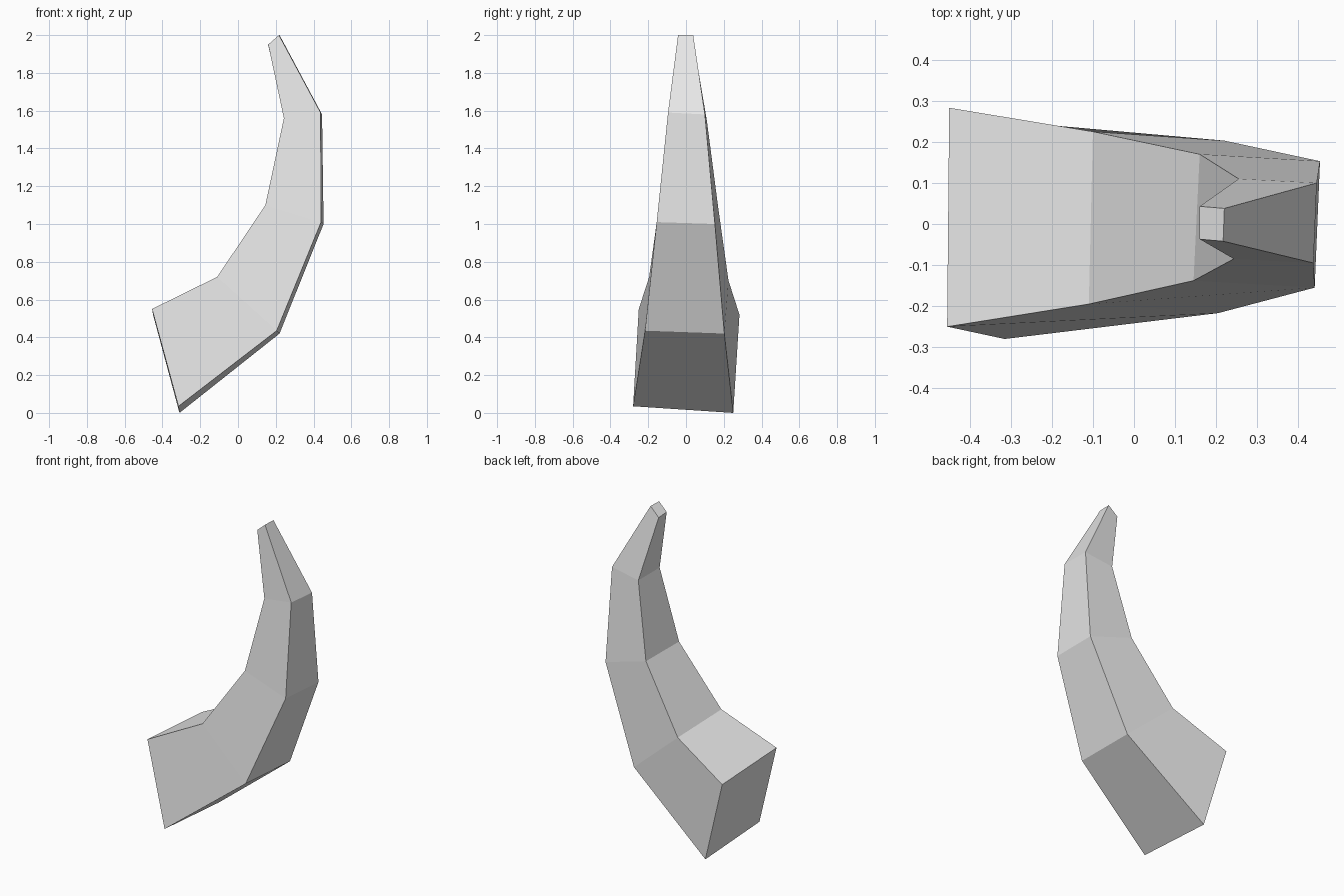
import bpy
import bmesh

# Remove the default cube
cube = bpy.data.objects.get("Cube")
if cube:
    bpy.data.objects.remove(cube, do_unlink=True)


def make_material(name, colour):
    material = bpy.data.materials.new(name)
    material.use_nodes = True
    material.diffuse_color = colour
    shader = next(n for n in material.node_tree.nodes if n.type == 'BSDF_PRINCIPLED')
    shader.inputs["Base Color"].default_value = colour
    return material


def loft(name, sections, material):
    """Skin a row of four-sided sections and cap both ends."""
    bm = bmesh.new()
    rings = [[bm.verts.new(point) for point in section] for section in sections]
    for lower, upper in zip(rings, rings[1:]):
        for i in range(len(lower)):
            j = (i + 1) % len(lower)
            bm.faces.new((lower[i], lower[j], upper[j], upper[i]))
    bm.faces.new(rings[0])
    bm.faces.new(rings[-1])
    bmesh.ops.recalc_face_normals(bm, faces=bm.faces)
    mesh = bpy.data.meshes.new(name)
    bm.to_mesh(mesh)
    bm.free()
    mesh.materials.append(material)
    horn = bpy.data.objects.new(name, mesh)
    bpy.context.collection.objects.link(horn)
    return horn


# Sections from base to tip: inner front, outer front, outer back, inner back
sections = [
    [(-.455, -.25, .55), (-.315, -.28, .035), (-.31, .25, 0), (-.45, .283, .52)],
    [(-.11, -.195, .72), (.205, -.217, .435), (.22, .203, .42), (-.1, .225, .7)],
    [(.145, -.138, 1.1), (.44, -.155, 1.01), (.453, .153, 1), (.16, .17, 1.09)],
    [(.243, -.085, 1.56), (.437, -.095, 1.59), (.445, .1, 1.58), (.255, .11, 1.55)],
    [(.16, -.037, 1.95), (.217, -.042, 2), (.22, .038, 2), (.16, .043, 1.945)],
]

# Curved, tapering horn with flat faces
loft("horn", sections, make_material("light grey", (.8, .8, .8, 1)))
